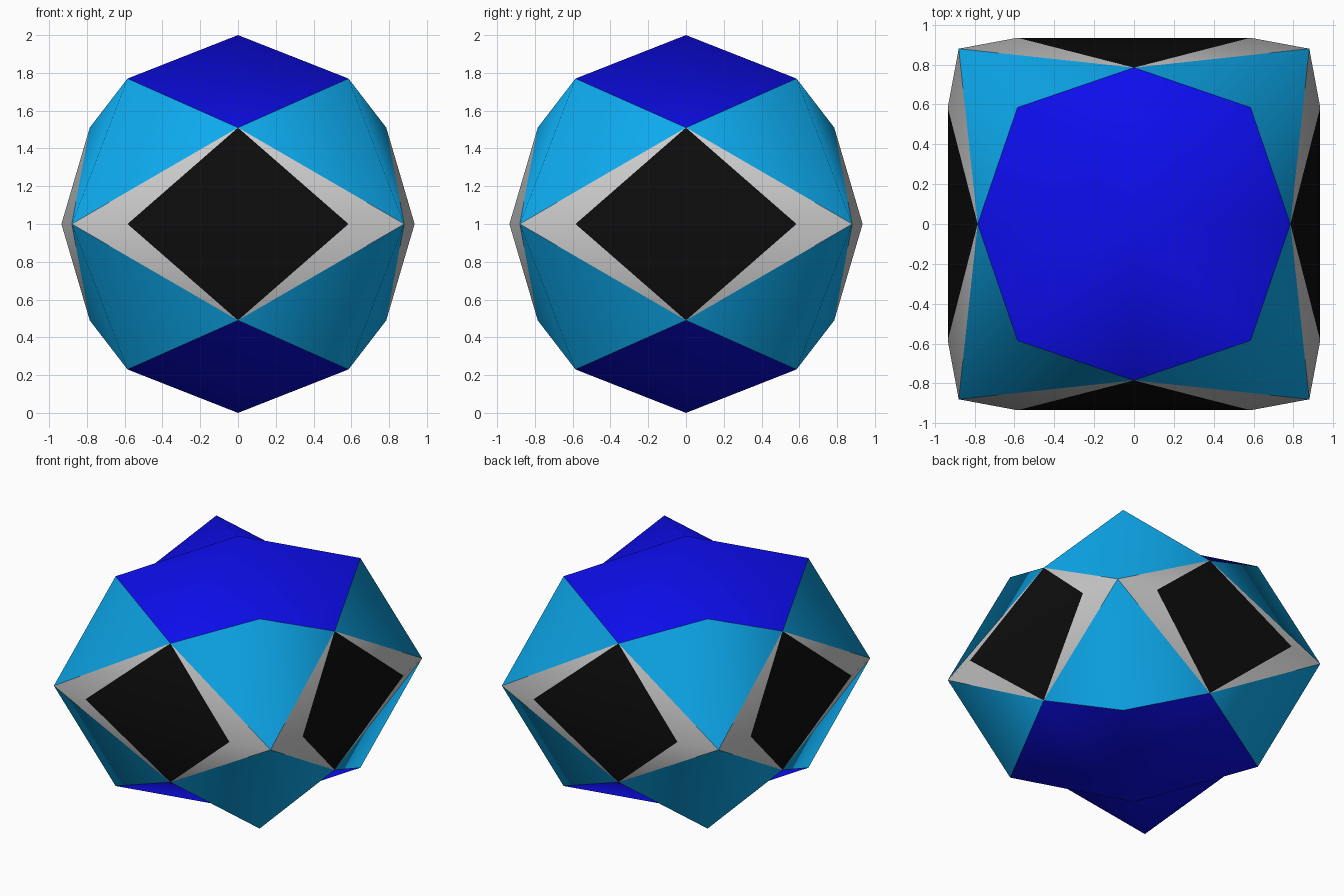
import bpy, bmesh, math
from mathutils import Matrix, Vector

if "Cube" in bpy.data.objects:
    bpy.data.objects.remove(bpy.data.objects["Cube"])


def material(name, rgb):
    m = bpy.data.materials.new(name)
    m.diffuse_color = (*rgb, 1)
    m.use_nodes = True
    m.node_tree.nodes["Principled BSDF"].inputs["Base Color"].default_value = m.diffuse_color
    return m


BLUE = material("deep_blue", (0.004, 0.004, 0.85))
CYAN = material("sky_blue", (0.004, 0.40, 0.85))
BLACK = material("black", (0.004, 0.004, 0.004))

# Key points of one quarter, measured from the centre of the ball
APEX = (0, 0, 1)
SHOULDER = (0.585, -0.585, 0.77)
FRONT_MID = (0, -0.785, 0.51)
SIDE_MID = (0.785, 0, 0.51)
CORNER = (0.88, -0.88, 0)
WAIST = (0.585, -0.935, 0)


def flip(p, axis):
    q = list(p)
    q[axis] = -q[axis]
    return tuple(q)


def panel(name, tris, mat=None, turn=0, down=False):
    """Smooth panel of triangles, turned about z and optionally mirrored down."""
    rot = Matrix.Rotation(turn * math.pi / 2, 3, 'Z')
    bm = bmesh.new()
    for tri in tris:
        pts = [rot @ Vector(flip(p, 2) if down else p) for p in tri]
        bm.faces.new([bm.verts.new(p) for p in pts])
    bmesh.ops.remove_doubles(bm, verts=bm.verts, dist=0.001)
    bm.normal_update()
    for f in bm.faces:
        f.smooth = True
        if f.normal.dot(f.calc_center_median()) < 0:
            f.normal_flip()
    bmesh.ops.translate(bm, verts=bm.verts, vec=(0, 0, 1))
    me = bpy.data.meshes.new(name)
    bm.to_mesh(me)
    bm.free()
    if mat:
        me.materials.append(mat)
    ob = bpy.data.objects.new(name, me)
    bpy.context.collection.objects.link(ob)


# Eight-pointed fan for the blue caps
ring = []
for i in range(4):
    r = Matrix.Rotation(i * math.pi / 2, 3, 'Z')
    ring += [tuple(r @ Vector(FRONT_MID)), tuple(r @ Vector(SHOULDER))]
cap = [(APEX, ring[i], ring[(i + 1) % 8]) for i in range(8)]

# Folded kite at each corner
kite = [(SHOULDER, FRONT_MID, CORNER), (SHOULDER, CORNER, SIDE_MID)]

# Black window, folded along its horizontal middle
window = [(WAIST, flip(WAIST, 0), FRONT_MID),
          (WAIST, flip(WAIST, 0), flip(FRONT_MID, 2))]

# Grey frame slivers either side of the window
right = [(CORNER, WAIST, FRONT_MID), (CORNER, WAIST, flip(FRONT_MID, 2))]
frame = right + [tuple(flip(p, 0) for p in t) for t in right]

for down, level in ((False, "upper"), (True, "lower")):
    panel(level + "_cap", cap, BLUE, 0, down)
    for t in range(4):
        panel(f"{level}_kite_{t + 1}", kite, CYAN, t, down)

for t, side in enumerate(("front", "right", "back", "left")):
    panel(side + "_window", window, BLACK, t)
    panel(side + "_frame", frame, None, t)
